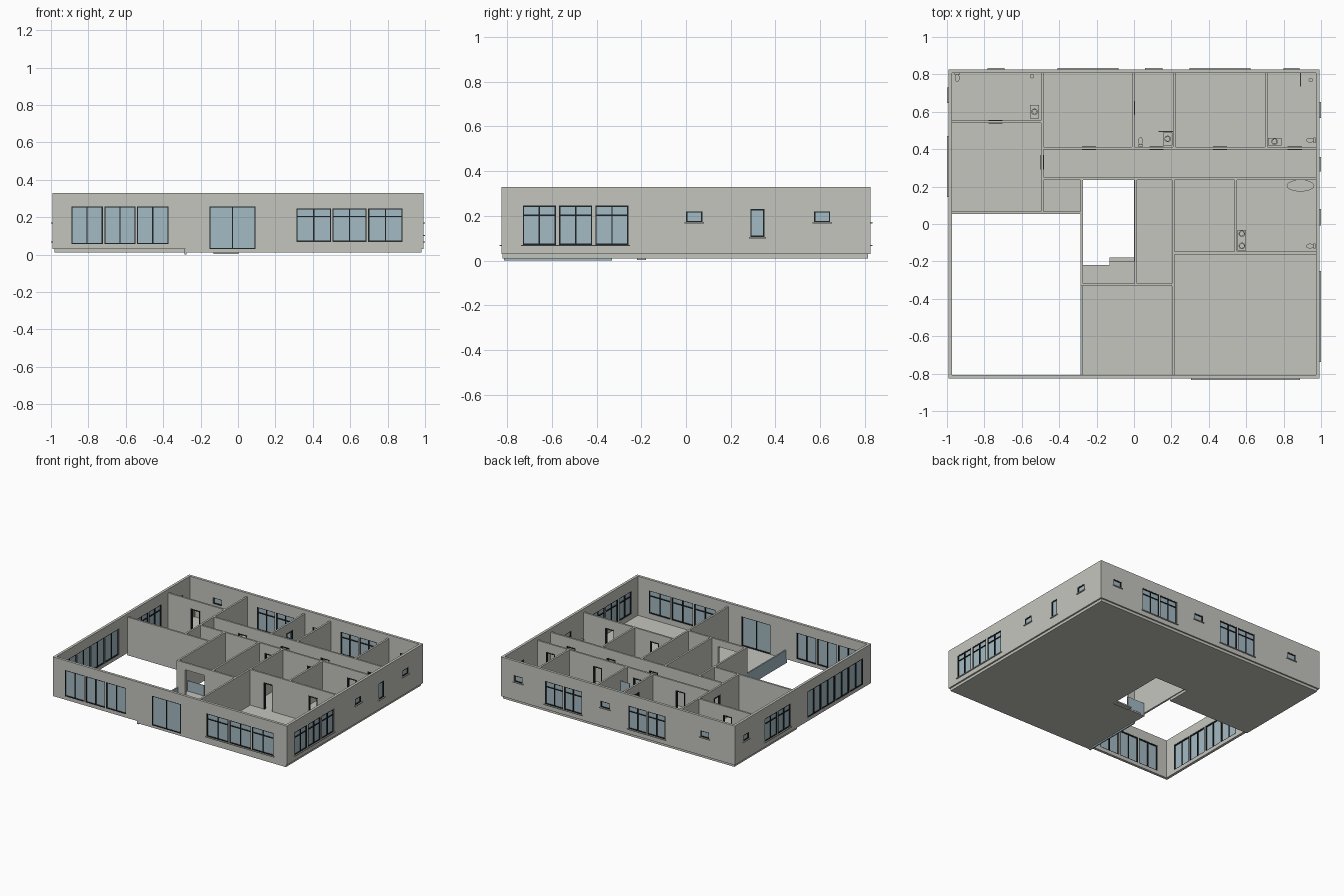
import bpy, bmesh, math
from mathutils import Vector

if "Cube" in bpy.data.objects:
    bpy.data.objects.remove(bpy.data.objects["Cube"])


def mat(name, r, g, b):
    m = bpy.data.materials.new(name)
    m.diffuse_color = (r, g, b, 1)
    m.use_nodes = True
    m.node_tree.nodes["Principled BSDF"].inputs["Base Color"].default_value = m.diffuse_color
    return m


WALL = mat("wall_grey", 0.56, 0.56, 0.52)
GLASS = mat("glass_blue", 0.37, 0.49, 0.55)
FRAME = mat("frame_black", 0.012, 0.016, 0.018)


def finish(bm, name, m):
    bmesh.ops.recalc_face_normals(bm, faces=bm.faces)
    me = bpy.data.meshes.new(name)
    bm.to_mesh(me)
    bm.free()
    me.materials.append(m)
    ob = bpy.data.objects.new(name, me)
    bpy.context.collection.objects.link(ob)
    return ob


def panel(name, axis, p0, p1, u0, u1, v0, v1, m, holes=()):
    """Flat plate normal to axis, from p0 to p1, with rectangular holes (u0,u1,v0,v1)."""
    us = sorted({u0, u1, *[h[0] for h in holes], *[h[1] for h in holes]})
    vs = sorted({v0, v1, *[h[2] for h in holes], *[h[3] for h in holes]})

    def pt(u, v):
        return {'x': (p0, u, v), 'y': (u, p0, v), 'z': (u, v, p0)}[axis]
    bm = bmesh.new()
    for a, b in zip(us, us[1:]):
        for c, d in zip(vs, vs[1:]):
            cu, cv = (a + b) / 2, (c + d) / 2
            if any(h[0] < cu < h[1] and h[2] < cv < h[3] for h in holes):
                continue
            bm.faces.new([bm.verts.new(pt(*q)) for q in ((a, c), (b, c), (b, d), (a, d))])
    bmesh.ops.remove_doubles(bm, verts=bm.verts, dist=1e-5)
    ext = bmesh.ops.extrude_face_region(bm, geom=bm.faces[:])
    off = Vector([p1 - p0 if axis == k else 0 for k in 'xyz'])
    bmesh.ops.translate(bm, vec=off, verts=[g for g in ext['geom'] if isinstance(g, bmesh.types.BMVert)])
    return finish(bm, name, m)


def box(name, x0, x1, y0, y1, z0, z1, m=WALL):
    return panel(name, 'z', z0, z1, x0, x1, y0, y1, m)


def disc(name, x, y, z0, z1, rx, ry, m=WALL, top=1.0):
    bm = bmesh.new()
    bmesh.ops.create_cone(bm, cap_ends=True, segments=24, radius1=1, radius2=top, depth=1)
    for v in bm.verts:
        v.co = (x + v.co.x * rx, y + v.co.y * ry, (z0 + z1) / 2 + v.co.z * (z1 - z0))
    ob = finish(bm, name, m)
    for p in ob.data.polygons:
        p.use_smooth = abs(p.normal.z) < 0.9
    return ob


def window(name, axis, side, outer, u0, u1, z0, z1, mullion, transom):
    """Dark frame with panes cut out, and one glass plate behind."""
    f = 0.006
    cols = [u0, (u0 + u1) / 2, u1] if mullion else [u0, u1]
    rows = [z0, transom, z1] if transom else [z0, z1]
    holes = []
    for a, b in zip(cols, cols[1:]):
        for c, d in zip(rows, rows[1:]):
            holes.append((a + (f if a == u0 else f / 2), b - (f if b == u1 else f / 2),
                          c + (f if c == z0 else f / 2), d - (f if d == z1 else f / 2)))
    panel(name + "_frame", axis, outer - side * 0.001, outer - side * 0.018, u0, u1, z0, z1, FRAME, holes)
    panel(name + "_glass", axis, outer - side * 0.007, outer - side * 0.011,
          u0 + .002, u1 - .002, z0 + .002, z1 - .002, GLASS)


def outer_wall(name, axis, side, outer, u0, u1, groups):
    """groups: (unit spans, z0, z1, mullion, transom, sill)"""
    holes = []
    for gi, (spans, z0, z1, mul, tr, sill) in enumerate(groups):
        for i, (a, b) in enumerate(spans):
            holes.append((a, b, z0, z1))
            window(f"{name}_window_{gi}_{i}", axis, side, outer, a, b, z0, z1, mul, tr)
        if sill:
            panel(f"{name}_sill_{gi}", axis, outer - side * .01, outer + side * .008,
                  spans[0][0] - .007, spans[-1][1] + .007, z0 - .006, z0, FRAME if axis == '-' else WALL)
    panel(name, axis, outer, outer - side * .02, u0, u1, .03, .33, WALL, holes)


def units(a, b, n, gap=0.008):
    w = (b - a - gap * (n - 1)) / n
    return [(a + i * (w + gap), a + i * (w + gap) + w) for i in range(n)]


# floor slab with courtyard and patio openings
panel("floor_slab", 'z', .01, .03, -.98, .98, -.82, .815, WALL,
      [(-.98, -.28, -.82, .055), (-.28, 0.0, -.22, .24)])

# outer walls with windows
X, Y = .992, .826
outer_wall("front_wall", 'y', -1, -Y, -X, X, [
    (units(-.89, -.372, 3), .056, .257, True, None, False),
    ([(-.152, .093)], .03, .257, True, None, False),
    (units(.313, .88, 3), .07, .246, True, .203, True)])
outer_wall("back_wall", 'y', 1, Y, -X, X, [
    ([(-.775, -.70)], .172, .22, False, None, True),
    (units(-.403, -.09, 2), .07, .246, True, .203, True),
    ([(.067, .145)], .172, .22, False, None, True),
    (units(.304, .616, 2), .07, .246, True, .203, True),
    ([(.807, .878)], .172, .22, False, None, True)])
outer_wall("right_wall", 'x', 1, X, -Y + .02, Y - .02, [
    (units(-.73, -.257, 3, .014), .07, .246, True, .203, True),
    ([(0.0, .073)], .172, .22, False, None, True),
    ([(.288, .35)], .105, .23, False, None, True),
    ([(.573, .645)], .172, .22, False, None, True)])
outer_wall("left_wall", 'x', -1, -X, -Y + .02, Y - .02, [
    (units(-.725, -.055, 4), .056, .257, True, None, False),
    (units(.152, .463, 2), .07, .246, True, .203, True),
    ([(.654, .723)], .172, .22, False, None, True)])


# inner walls: name, axis, position, start, end, door centres
T, TOP, DT = .007, .303, .235
inner = [
    ("bedroom_side_wall", 'x', -.49, .06, .815, [.33]),
    ("bath_wall", 'y', .547, -.976, -.49, [-.74]),
    ("courtyard_wall", 'y', .06, -.976, -.28, []),
    ("patio_left_wall", 'x', -.28, -.33, .245, []),
    ("corridor_front_wall", 'y', .243, -.49, .975, [.10, .46, .80]),
    ("corridor_back_wall", 'y', .405, -.49, .975, [-.24, .12, .46, .86]),
    ("room_divider_a", 'x', -.003, .405, .815, [.62]),
    ("room_divider_b", 'x', .215, .405, .815, []),
    ("room_divider_c", 'x', .708, .405, .815, []),
    ("patio_right_wall", 'x', .01, -.325, .243, []),
    ("hall_wall", 'x', .21, -.81, .243, []),
    ("utility_divider", 'x', .545, -.155, .243, []),
    ("living_wall", 'y', -.155, .21, .975, [.37, .75]),
]
for name, ax, p, a, b, doors in inner:
    holes = [(d - .038, d + .038, .03, DT) for d in doors]
    panel(name, ax, p - T, p + T, a, b, .03, TOP, WALL, holes)
    for i, h in enumerate(holes):
        panel(f"{name}_door_frame_{i}", ax, p - T - .002, p + T + .002, *h, FRAME,
              [(h[0] + .007, h[1] - .007, .03, DT - .007)])

# porch wall with its wide opening
panel("porch_wall", 'y', -.332, -.318, -.287, .21, .03, TOP, WALL, [(-.215, -.05, .03, .25)])

# porch and patio balustrades
panel("porch_balustrade", 'x', -.285, -.275, -.815, -.33, 0, .10, GLASS)
panel("patio_balustrade", 'y', -.223, -.218, -.273, -.13, .02, .11, GLASS)

# patio steps
for i in range(2):
    box(f"patio_step_{i}", -.13, .003, -.22 + .02 * i, -.20 + .02 * i, .003, .023 - .01 * i)

# wash stands with round basins
for i, (x, y, w, d, basins) in enumerate([(-.532, .60, .046, .07, [0]), (.18, .455, .05, .07, [0]),
                                          (.752, .44, .072, .04, [0]), (.577, -.087, .046, .11, [-.03, .035])]):
    box(f"wash_stand_{i}", x - w / 2, x + w / 2, y - d / 2, y + d / 2, .05, .115)
    for j, o in enumerate(basins):
        disc(f"basin_{i}_{j}", x, y + o, .115, .127, .014, .014, WALL, 1.25)
        disc(f"basin_hollow_{i}_{j}", x, y + o, .127, .1275, .013, .013, FRAME)
        disc(f"basin_inside_{i}_{j}", x, y + o, .1275, .128, .011, .011)

# toilets: tank and bowl, (x, y, facing direction)
for i, (x, y, dx, dy) in enumerate([(.965, .448, -1, 0), (.965, -.118, -1, 0), (.035, .42, 0, 1), (-.945, .805, 0, -1)]):
    hx, hy = (.006, .014) if dx else (.014, .006)
    box(f"toilet_tank_{i}", x - hx, x + hx, y - hy, y + hy, .03, .11)
    disc(f"toilet_bowl_{i}", x + dx * .024, y + dy * .024, .03, .075,
         .020 if dx else .013, .013 if dx else .020)

# oval bath, shower screens and shower heads
disc("bath_tub", .89, .205, .03, .085, .066, .028, WALL, 1.12)
panel("shower_screen_a", 'x', .888, .892, .735, .806, .03, .23, GLASS)
panel("shower_screen_b", 'y', .493, .497, .13, .208, .03, .23, GLASS)
for i, (x, y) in enumerate([(.945, .77), (-.545, .79)]):
    disc(f"shower_head_{i}", x, y, .235, .24, .011, .011)
    disc(f"shower_pipe_{i}", x, y, .03, .235, .002, .002, FRAME)
